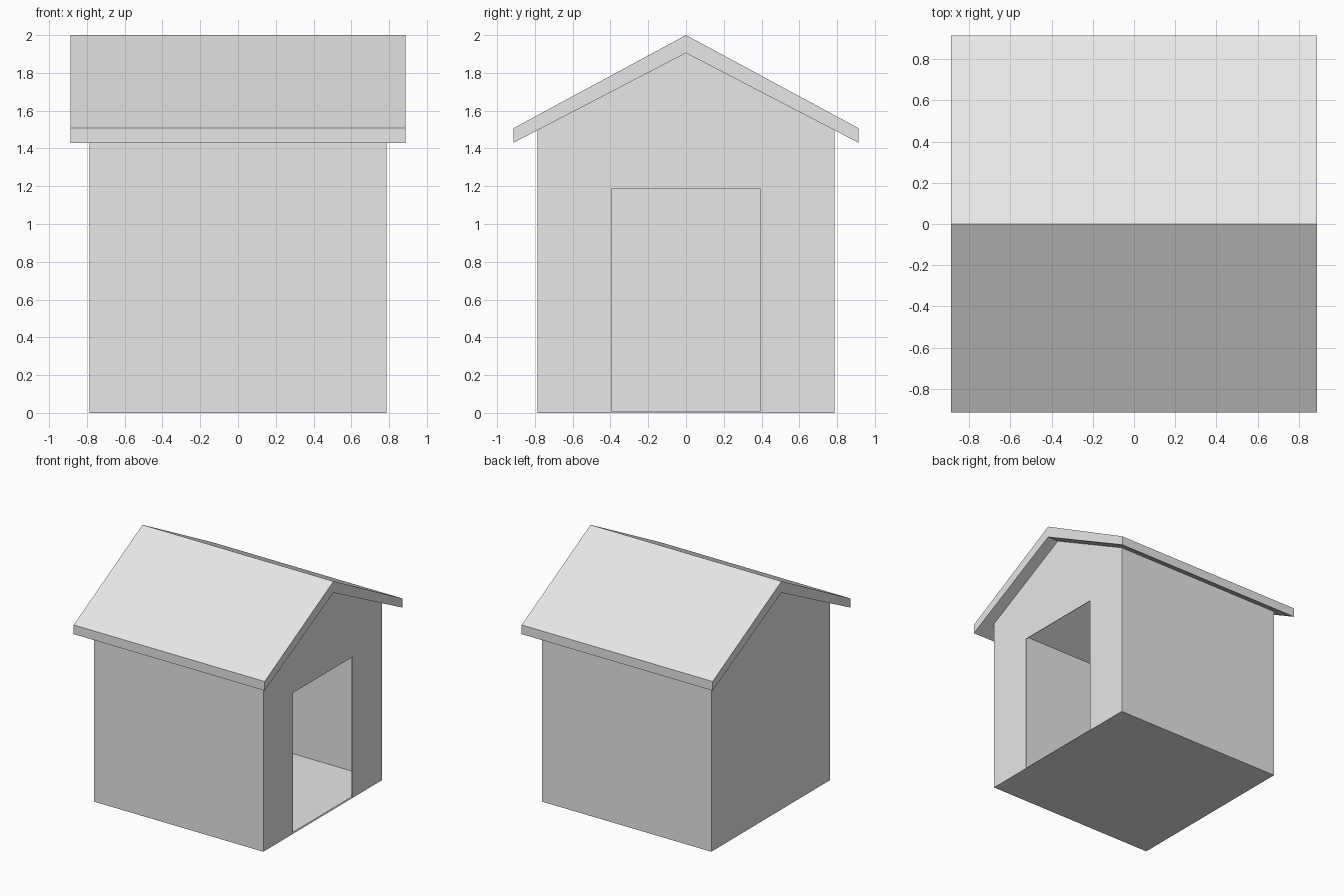
import bpy
import bmesh

cube = bpy.data.objects.get("Cube")
if cube:
    bpy.data.objects.remove(cube, do_unlink=True)

HALF = 0.787              # half width of the walls
EAVE, PEAK = 1.517, 1.925  # wall tops, tucked into the roof
DOOR, DOOR_TOP = 0.394, 1.185

grey = bpy.data.materials.new("plain grey")
grey.use_nodes = True
grey.diffuse_color = (0.8, 0.8, 0.8, 1)
grey.node_tree.nodes["Principled BSDF"].inputs["Base Color"].default_value = (0.8, 0.8, 0.8, 1)


def make_object(name, polygons):
    """Build a flat-shaded mesh from polygons and weld their shared corners."""
    bm = bmesh.new()
    for points in polygons:
        bm.faces.new([bm.verts.new(p) for p in points])
    bmesh.ops.remove_doubles(bm, verts=bm.verts, dist=0.0001)
    mesh = bpy.data.meshes.new(name)
    bm.to_mesh(mesh)
    bm.free()
    mesh.materials.append(grey)
    obj = bpy.data.objects.new(name, mesh)
    bpy.context.collection.objects.link(obj)
    return obj


# House shell: open under the roof, doorway notched out of the +x gable
gable_top = [(HALF, 0), (HALF, EAVE), (0, PEAK), (-HALF, EAVE), (-HALF, 0)]
doorway = [(-DOOR, 0), (-DOOR, DOOR_TOP), (DOOR, DOOR_TOP), (DOOR, 0)]
door_gable = [(HALF, y, z) for y, z in gable_top + doorway]
plain_gable = [(-HALF, y, z) for y, z in reversed(gable_top)]
front_wall = [(-HALF, -HALF, 0), (HALF, -HALF, 0), (HALF, -HALF, EAVE), (-HALF, -HALF, EAVE)]
back_wall = [(-x, -y, z) for x, y, z in front_wall]
floor = [(-HALF, -HALF, 0), (-HALF, HALF, 0), (HALF, HALF, 0),
         (HALF, DOOR, 0), (HALF, -DOOR, 0), (HALF, -HALF, 0)]
walls = make_object("walls_and_floor", [door_gable, plain_gable, front_wall, back_wall, floor])
shell = walls.modifiers.new("wall thickness", "SOLIDIFY")
shell.thickness = 0.005
shell.offset = -1
shell.use_even_offset = True

# Gable roof: a chevron profile pushed along x
ROOF_X, ROOF_Y = 0.888, 0.914
chevron = [(-ROOF_Y, 1.43), (0, 1.905), (ROOF_Y, 1.43),
           (ROOF_Y, 1.507), (0, 2), (-ROOF_Y, 1.507)]
right_end = [(ROOF_X, y, z) for y, z in chevron]
left_end = [(-ROOF_X, y, z) for y, z in chevron]
sides = [[left_end[i - 1], left_end[i], right_end[i], right_end[i - 1]]
         for i in range(len(chevron))]
make_object("roof", [right_end, left_end[::-1]] + sides)
